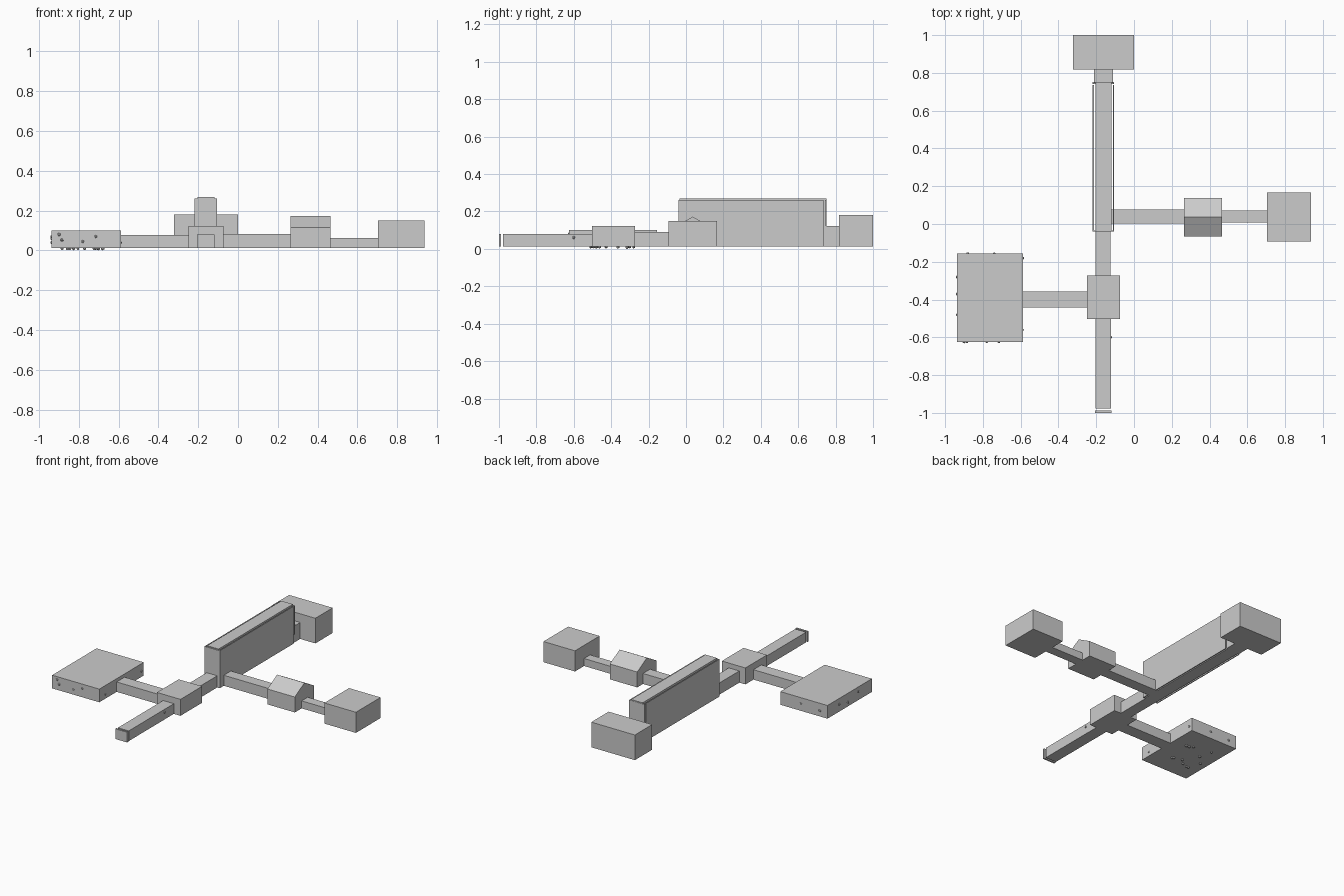
import bpy, bmesh, math, random
from mathutils import Matrix, Vector

if "Cube" in bpy.data.objects:
    bpy.data.objects.remove(bpy.data.objects["Cube"])
random.seed(4)
Z0 = 0.012


def finish(name, bm):
    me = bpy.data.meshes.new(name)
    bmesh.ops.recalc_face_normals(bm, faces=bm.faces)
    bm.to_mesh(me)
    bm.free()
    ob = bpy.data.objects.new(name, me)
    bpy.context.collection.objects.link(ob)
    return ob


def box(name, x0, x1, y0, y1, z1, z0=Z0):
    bm = bmesh.new()
    bmesh.ops.create_cube(bm, size=1)
    for v in bm.verts:
        v.co = (x1 if v.co.x > 0 else x0, y1 if v.co.y > 0 else y0, z1 if v.co.z > 0 else z0)
    return finish(name, bm)


# Rooms
box("north_room", -0.322, 0.0, 0.817, 1.0, 0.18)
box("east_room", 0.704, 0.937, -0.093, 0.167, 0.15)
box("west_cave_room", -0.937, -0.588, -0.625, -0.156, 0.10)
box("junction_room", -0.248, -0.074, -0.502, -0.273, 0.122)

# Corridors
box("north_corridor", -0.212, -0.112, 0.74, 0.817, 0.122)
box("hall_to_junction_corridor", -0.203, -0.125, -0.273, -0.035, 0.09)
box("south_corridor", -0.203, -0.123, -0.978, -0.502, 0.08)
box("west_corridor", -0.588, -0.248, -0.442, -0.358, 0.078)
box("inner_east_corridor", -0.12, 0.264, 0.002, 0.077, 0.082)
box("outer_east_corridor", 0.464, 0.704, 0.007, 0.071, 0.062)

# Entrance door slab, with a small gap to the corridor
box("entrance_door", -0.207, -0.119, -1.0, -0.988, 0.08)

# Tall hall: inner block with thin outer panels set off from it
box("hall_core", -0.204, -0.119, -0.035, 0.75, 0.268)
for side, x in (("left", -0.216), ("right", -0.109)):
    box("hall_panel_" + side, x - 0.003, x + 0.003, -0.035, 0.735, 0.262)
    box("hall_post_" + side, x - 0.003, x + 0.003, 0.742, 0.752, 0.262, 0.07)
box("hall_front_wall", -0.219, -0.106, -0.041, -0.035, 0.262)
box("hall_back_wall", -0.213, -0.112, 0.746, 0.752, 0.262)

# Gabled chapel on the east corridor
bm = bmesh.new()
outline = [(-0.065, Z0), (0.138, Z0), (0.138, 0.115), (0.036, 0.172), (-0.065, 0.115)]
face = bm.faces.new([bm.verts.new((0.264, y, z)) for y, z in outline])
ext = bmesh.ops.extrude_face_region(bm, geom=[face])
bmesh.ops.translate(bm, vec=(0.202, 0, 0), verts=[v for v in ext["geom"] if isinstance(v, bmesh.types.BMVert)])
bm.faces.new(list(face.verts)) if not face.is_valid else None
finish("gabled_chapel", bm)

# Rocks poking through the cave walls and floor
bm = bmesh.new()
spots = [(-0.9, -0.623, 0.08), (-0.885, -0.623, 0.053), (-0.78, -0.623, 0.045), (-0.715, -0.623, 0.07),
         (-0.88, -0.158, 0.05), (-0.74, -0.158, 0.06), (-0.935, -0.28, 0.06), (-0.935, -0.37, 0.04),
         (-0.935, -0.48, 0.07), (-0.59, -0.18, 0.05), (-0.59, -0.56, 0.04), (-0.125, -0.6, 0.06)]
spots += [(random.uniform(-0.9, -0.66), random.uniform(-0.54, -0.26), 0.01) for _ in range(12)]
for p in spots:
    r = random.uniform(0.007, 0.010)
    rot = Matrix.Rotation(random.uniform(0, 6), 4, 'Z')
    bmesh.ops.create_icosphere(bm, subdivisions=1, radius=r, matrix=Matrix.Translation(Vector(p)) @ rot)
low = min(v.co.z for v in bm.verts)
for v in bm.verts:
    if v.co.z < Z0:
        v.co.z = Z0 + (v.co.z - Z0) * Z0 / (Z0 - low)
finish("cave_rocks", bm)
